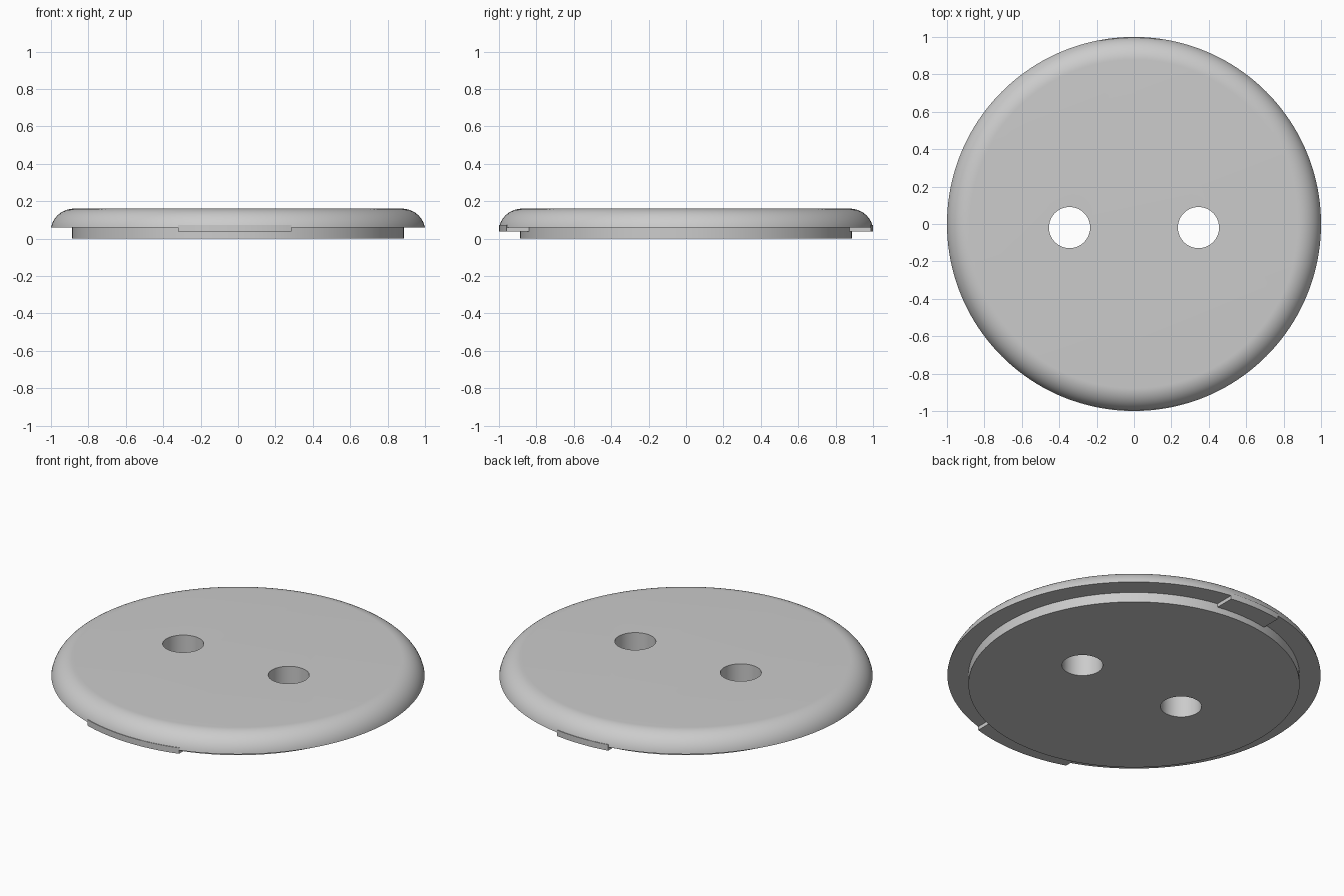
import bpy, bmesh, math

old = bpy.data.objects.get("Cube")
if old:
    bpy.data.objects.remove(old, do_unlink=True)

grey = bpy.data.materials.new("plain grey")
grey.use_nodes = True
colour = (0.6, 0.6, 0.6, 1)
grey.diffuse_color = colour
grey.node_tree.nodes["Principled BSDF"].inputs["Base Color"].default_value = colour

SEGMENTS = 160
PLUG_R, LIP_Z, TOP_Z = 0.887, 0.058, 0.16


def finish(name, bm):
    bmesh.ops.recalc_face_normals(bm, faces=bm.faces)
    mesh = bpy.data.meshes.new(name)
    bm.to_mesh(mesh)
    bm.free()
    mesh.materials.append(grey)
    obj = bpy.data.objects.new(name, mesh)
    bpy.context.collection.objects.link(obj)
    return obj


def lathe(name, profile):
    """Stack one ring per profile point and cap both ends."""
    bm = bmesh.new()
    rings = []
    for r, z in profile:
        rings.append([bm.verts.new((r * math.cos(a), r * math.sin(a), z))
                      for a in (2 * math.pi * i / SEGMENTS for i in range(SEGMENTS))])
    for low, high in zip(rings, rings[1:]):
        for i in range(SEGMENTS):
            j = (i + 1) % SEGMENTS
            bm.faces.new((low[i], low[j], high[j], high[i]))
    bm.faces.new(rings[0])
    bm.faces.new(rings[-1])
    return finish(name, bm)


def rim_tab(name, side, x0, x1, z0=0.037, z1=0.072, steps=24):
    """Curved key under the rim, with straight parallel ends."""
    bm = bmesh.new()
    xs = [x0 + (x1 - x0) * i / steps for i in range(steps + 1)]
    rows = []
    for x in xs:
        outer = side * math.sqrt(1 - x * x)
        inner = side * math.sqrt((PLUG_R - 0.01) ** 2 - x * x)
        rows.append([bm.verts.new((x, y, z)) for y, z in
                     ((inner, z0), (outer, z0), (outer, z1), (inner, z1))])
    for a, b in zip(rows, rows[1:]):
        for k in range(4):
            bm.faces.new((a[k], a[(k + 1) % 4], b[(k + 1) % 4], b[k]))
    bm.faces.new(rows[0])
    bm.faces.new(rows[-1])
    return finish(name, bm)


# Lid: stepped plug below, rounded rim above
round_r = 0.125
start = math.asin((LIP_Z - TOP_Z + round_r) / round_r)
profile = [(PLUG_R, 0), (PLUG_R, LIP_Z)]
for i in range(17):
    a = start + (math.pi / 2 - start) * i / 16
    profile.append((1 + round_r * (math.cos(a) - math.cos(start)),
                    TOP_Z - round_r + round_r * math.sin(a)))
lid = lathe("lid", profile)

# Two round through holes
for side in (-1, 1):
    bpy.ops.mesh.primitive_cylinder_add(vertices=64, radius=0.11, depth=1,
                                        location=(side * 0.345, -0.019, 0))
    cutter = bpy.context.object
    cutter.name = "hole_cutter"
    cutter.data.materials.append(grey)
    cut = lid.modifiers.new("hole", 'BOOLEAN')
    cut.operation, cut.solver, cut.object = 'DIFFERENCE', 'EXACT', cutter
    bpy.ops.object.select_all(action='DESELECT')
    lid.select_set(True)
    bpy.context.view_layer.objects.active = lid
    bpy.ops.object.modifier_apply(modifier=cut.name)
    bpy.data.objects.remove(cutter, do_unlink=True)

# Wide front key and narrow back key
parts = [lid, rim_tab("front_tab", -1, -0.32, 0.285), rim_tab("back_tab", 1, -0.18, 0.15)]

for obj in parts:
    bpy.ops.object.select_all(action='DESELECT')
    obj.select_set(True)
    bpy.context.view_layer.objects.active = obj
    bpy.ops.object.shade_smooth_by_angle(angle=math.radians(30))
